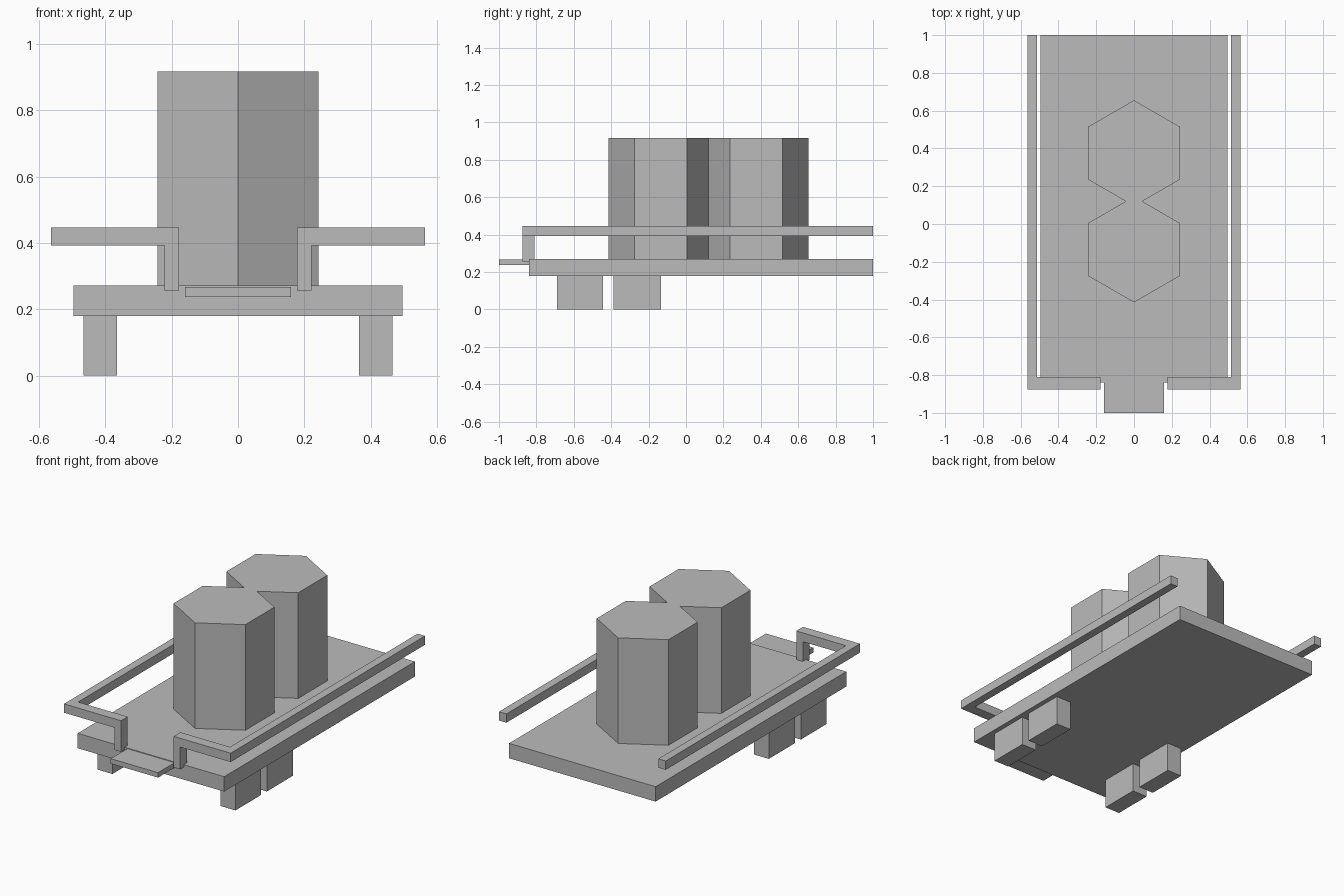
import bpy
import bmesh
from math import sin, cos, tau

cube = bpy.data.objects.get("Cube")
if cube:
    bpy.data.objects.remove(cube, do_unlink=True)

grey = bpy.data.materials.new("plain grey")
grey.use_nodes = True
colour = (0.5, 0.5, 0.5, 1)
grey.diffuse_color = colour
grey.node_tree.nodes["Principled BSDF"].inputs["Base Color"].default_value = colour


def prism(name, outline, z0, z1):
    """Extrude a counter-clockwise plan outline from z0 to z1."""
    bm = bmesh.new()
    base = bm.faces.new([bm.verts.new((x, y, z0)) for x, y in outline])
    top = bmesh.ops.extrude_face_region(bm, geom=[base], use_keep_orig=True)["geom"]
    bmesh.ops.translate(bm, vec=(0, 0, z1 - z0),
                        verts=[v for v in top if isinstance(v, bmesh.types.BMVert)])
    bmesh.ops.recalc_face_normals(bm, faces=bm.faces)
    mesh = bpy.data.meshes.new(name)
    bm.to_mesh(mesh)
    bm.free()
    mesh.materials.append(grey)
    obj = bpy.data.objects.new(name, mesh)
    bpy.context.collection.objects.link(obj)
    return obj


def box(name, x0, x1, y0, y1, z0, z1):
    return prism(name, [(x0, y0), (x1, y0), (x1, y1), (x0, y1)], z0, z1)


# Flat bed and front step
box("bed", -0.495, 0.495, -0.84, 1, 0.18, 0.271)
box("front_step", -0.16, 0.16, -1, -0.82, 0.237, 0.267)

# Two overlapping six-sided tanks
for name, cy in (("front_tank", -0.135), ("rear_tank", 0.375)):
    hexagon = [(0.28 * sin(-i * tau / 6), cy + 0.28 * cos(i * tau / 6)) for i in range(6)]
    prism(name, hexagon, 0.26, 0.916)

for side, s in (("left", 1), ("right", -1)):
    # Side rail bending round the front corner, and its post
    plan = [(0.178, -0.875), (0.563, -0.875), (0.563, 1), (0.513, 1),
            (0.513, -0.81), (0.178, -0.81)]
    prism(side + "_rail", [(s * x, y) for x, y in plan], 0.392, 0.446)
    box(side + "_rail_post", s * 0.178, s * 0.222, -0.875, -0.81, 0.256, 0.392)

    # Block feet
    for place, y0, y1 in (("front", -0.69, -0.443), ("rear", -0.387, -0.134)):
        box(f"{side}_{place}_foot", s * 0.365, s * 0.466, y0, y1, 0, 0.18)
